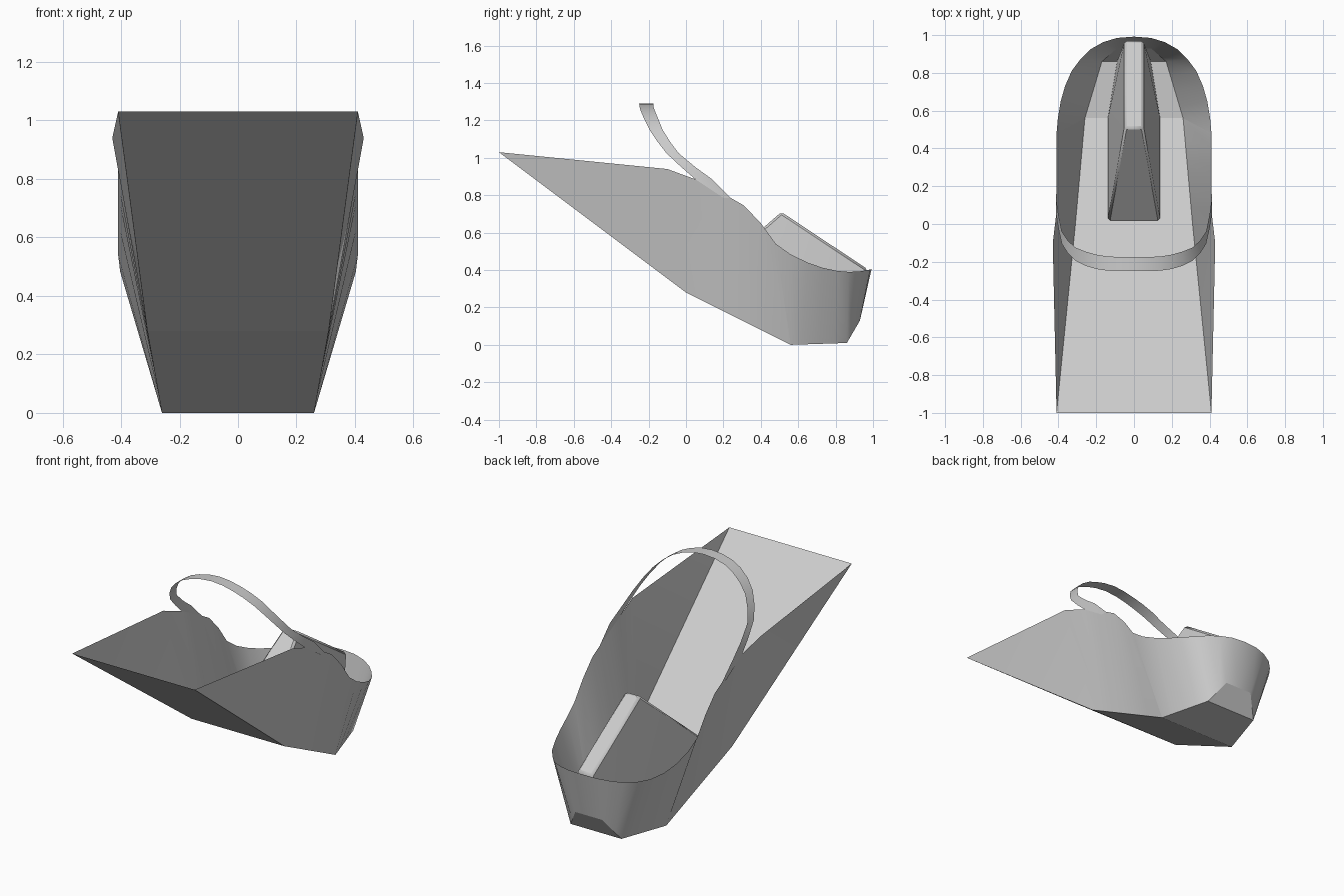
import bpy
import math

if "Cube" in bpy.data.objects:
    bpy.data.objects.remove(bpy.data.objects["Cube"])


def mesh_object(name, verts, faces, angle=30):
    mesh = bpy.data.meshes.new(name)
    mesh.from_pydata(verts, [], faces)
    mesh.update()
    obj = bpy.data.objects.new(name, mesh)
    bpy.context.collection.objects.link(obj)
    bpy.ops.object.select_all(action='DESELECT')
    obj.select_set(True)
    bpy.context.view_layer.objects.active = obj
    bpy.ops.object.shade_smooth_by_angle(angle=math.radians(angle))
    return obj


def mirror(obj):
    m = obj.modifiers.new("mirror", 'MIRROR')
    m.use_clip = True
    m.merge_threshold = 0.0005
    return obj


def strip(name, a, b, angle=30):
    """Mirrored ruled surface between two rows of points."""
    n = len(a)
    faces = [(i, i + 1, n + i + 1, n + i) for i in range(n - 1)]
    return mirror(mesh_object(name, a + b, faces, angle))


# floor profile: half width, y, z, ending in a small chamfer at the back
keel = [(.41, -1, 1.03), (.31, 0, .28), (.26, .56, 0), (.17, .86, .01), (.09, .93, .13)]
strip("hull_floor", keel, [(0, y, z) for x, y, z in keel], 10)


def keel_at(t):
    i = min(int(t), len(keel) - 2)
    f = t - i
    return tuple(p + (q - p) * f for p, q in zip(keel[i], keel[i + 1]))


# side walls: rim points, each with its position along the keel
rim = [
    (.41, -1, 1.03, 0), (.43, -.1, .94, 1), (.412, .05, .885, 1.15),
    (.41, .14, .84, 1.3), (.41, .24, .785, 1.45), (.41, .31, .745, 1.6),
    (.41, .4, .65, 1.8), (.41, .48, .54, 2), (.403, .56, .483, 2),
    (.388, .65, .44, 2.2), (.365, .73, .412, 2.5), (.33, .81, .395, 2.75),
    (.285, .87, .39, 3), (.23, .925, .392, 3.35), (.165, .962, .398, 3.7),
    (.09, .985, .403, 4),
]
top = [r[:3] for r in rim] + [(0, .992, .405)]
low = [keel_at(r[3]) for r in rim] + [(0, .93, .13)]
# collapse the shared bow corner into a triangle
n = len(top)
faces = [(0, 1, n)] + [(i, i + 1, n + i, n + i - 1) for i in range(1, n - 1)]
mirror(mesh_object("hull_walls", top + low[1:], faces, 35))

# swept ribbon arch: x, z, front y, back y
arch = [
    (0, 1.29, -.25, -.175), (.07, 1.284, -.25, -.175), (.14, 1.266, -.247, -.172),
    (.2, 1.24, -.238, -.162), (.26, 1.2, -.22, -.145), (.31, 1.15, -.195, -.125),
    (.35, 1.09, -.155, -.088), (.382, 1.025, -.105, -.04), (.4, .95, -.025, .05),
    (.412, .885, .05, .14), (.41, .785, .2, .24),
]
strip("arch_band", [(x, f, z) for x, z, f, b in arch],
      [(x, b, z) for x, z, f, b in arch], 40)

# wedge console standing on the floor
base = [(.14, .01, .275), (.14, .56, .002), (.09, .86, .012), (.05, .93, .13)]
ridge = [(.05, .51, .71), (.05, .97, .405)]
pts = base + ridge
both = pts + [(-x, y, z) for x, y, z in pts]
m = len(pts)
console = mesh_object("console", both, [
    (0, 4, 4 + m, m), (4, 5, 5 + m, 4 + m), (3, 3 + m, 5 + m, 5),
    (0, 1, 4), (1, 5, 4), (1, 2, 5), (2, 3, 5),
    (m, 4 + m, 1 + m), (1 + m, 4 + m, 5 + m), (1 + m, 5 + m, 2 + m), (2 + m, 5 + m, 3 + m),
    (0, m, 1 + m, 1), (1, 1 + m, 2 + m, 2), (2, 2 + m, 3 + m, 3)])
bev = console.modifiers.new("edge_bevel", 'BEVEL')
bev.width = .012
bev.segments = 1
bev.limit_method = 'ANGLE'
bev.angle_limit = math.radians(50)
